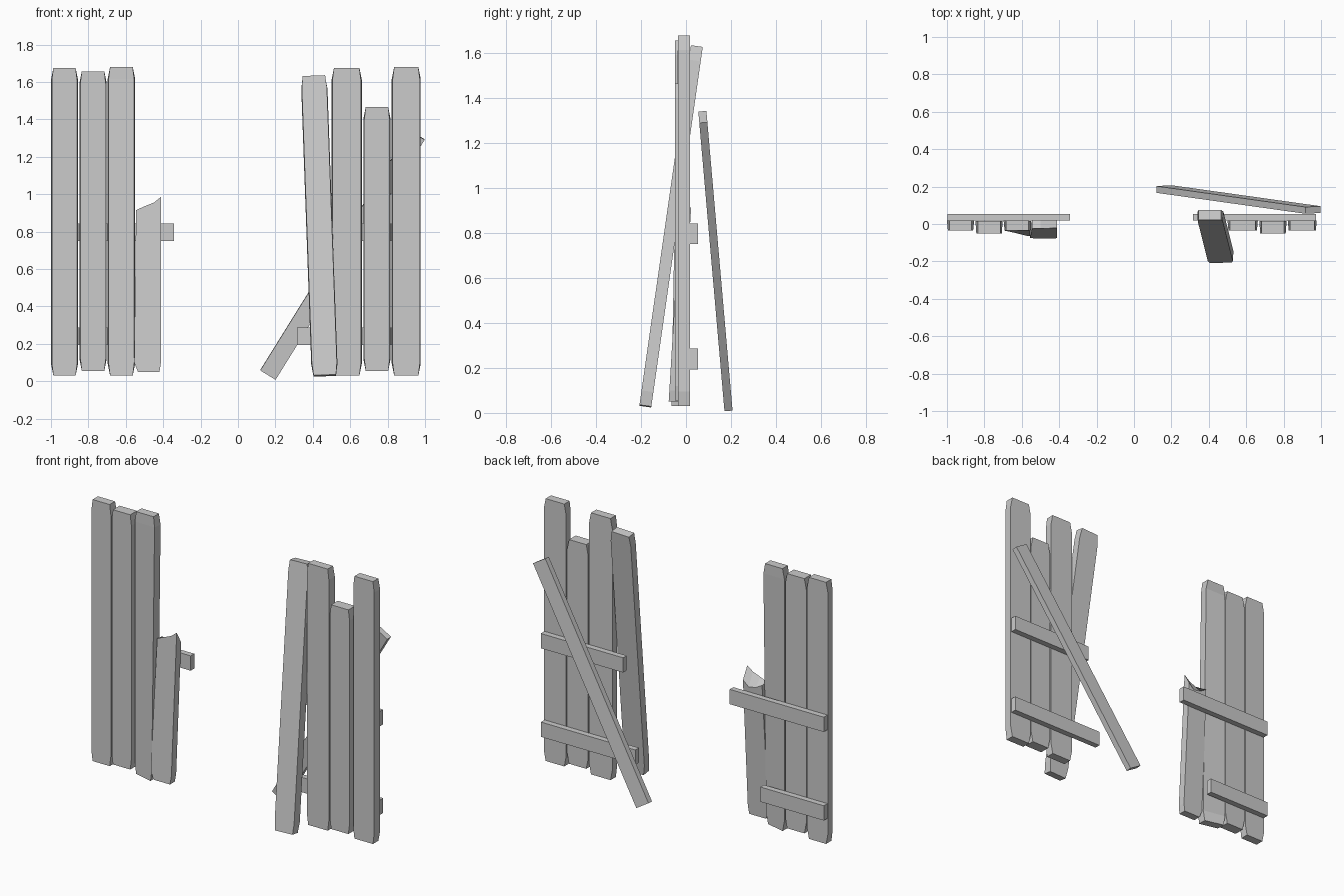
import bpy, bmesh
from mathutils import Vector

if "Cube" in bpy.data.objects:
    bpy.data.objects.remove(bpy.data.objects["Cube"])


def finish(name, bm):
    bmesh.ops.recalc_face_normals(bm, faces=bm.faces[:])
    me = bpy.data.meshes.new(name)
    bm.to_mesh(me)
    bm.free()
    ob = bpy.data.objects.new(name, me)
    bpy.context.collection.objects.link(ob)
    return ob


def beam(name, a, b, side, w, d, clip=0.0, inset=0.0, twist=0.0):
    """Board from a to b; clip narrows the ends, inset narrows the front,
    twist pushes the lower right edge forward."""
    a, b = Vector(a), Vector(b)
    axis = b - a
    length = axis.length
    axis.normalize()
    side = Vector(side)
    side = (side - axis * side.dot(axis)).normalized()
    nrm = axis.cross(side)
    stops = [(0, clip), (0.065, 0), (length - 0.065, 0), (length, clip)]
    if not clip:
        stops = [stops[0], stops[-1]]
    bm = bmesh.new()
    rings = []
    for t, c in stops:
        ring = []
        for sx, sy in ((-1, -1), (1, -1), (1, 1), (-1, 1)):
            half = w / 2 - c - (inset if sy < 0 and not c else 0)
            p = a + axis * t + side * sx * half + nrm * sy * d / 2
            if sx > 0:
                p -= nrm * twist * (1 - t / length)
            ring.append(bm.verts.new(p))
        rings.append(ring)
    for r, s in zip(rings, rings[1:]):
        for i in range(4):
            j = (i + 1) % 4
            bm.faces.new((r[i], r[j], s[j], s[i]))
    bm.faces.new(rings[0])
    bm.faces.new(rings[-1])
    return finish(name, bm)


X, Z = (1, 0, 0), (0, 0, 1)

# Upright planks: name, x left, x right, z low, z high, y centre, depth, twist
for n, x0, x1, z0, z1, y, d, tw in (
        ("left_plank_outer", -1.0, -0.855, 0.03, 1.675, -0.009, 0.053, 0),
        ("left_plank_middle", -0.848, -0.702, 0.055, 1.657, -0.017, 0.066, 0),
        ("left_plank_inner", -0.697, -0.55, 0.03, 1.68, -0.009, 0.053, 0.03),
        ("right_plank_inner", 0.50, 0.662, 0.03, 1.675, -0.009, 0.053, 0),
        ("right_plank_short", 0.67, 0.816, 0.055, 1.465, -0.017, 0.066, 0),
        ("right_plank_outer", 0.822, 0.977, 0.03, 1.68, -0.009, 0.053, 0)):
    xc = (x0 + x1) / 2
    beam(n, (xc, y, z0), (xc, y, z1), X, x1 - x0, d, 0.013, 0.005, tw)

# Loose plank leaning against the right section
beam("leaning_plank", (0.464, -0.181, 0.03), (0.406, 0.048, 1.63), X,
     0.14, 0.053, 0.01, 0.003)

# Back rails: name, x left, x right, z centre
for n, x0, x1, z in (("left_upper_rail", -0.997, -0.342, 0.797),
                     ("left_lower_rail", -0.997, -0.555, 0.24),
                     ("right_upper_rail", 0.40, 0.972, 0.797),
                     ("right_lower_rail", 0.315, 0.972, 0.24)):
    beam(n, (x0, 0.036, z), (x1, 0.036, z), Z, 0.093, 0.036)

# Fallen diagonal brace behind the right section
beam("diagonal_brace", (0.16, 0.187, 0.034), (0.957, 0.075, 1.317), X,
     0.096, 0.036)

# Snapped plank: splintered top, leaning slightly
outline = [(-0.535, 0.05, 0.05), (-0.42, 0.05, 0.05), (-0.412, 0.10, 0.10),
           (-0.412, 0.985, 0.91), (-0.45, 0.955, 0.875), (-0.50, 0.935, 0.885),
           (-0.545, 0.915, 0.91), (-0.555, 0.10, 0.10)]
bm = bmesh.new()
lean = lambda z: -0.077 + (z - 0.05) * 0.06
front = [bm.verts.new((x, lean(zf), zf)) for x, zf, zb in outline]
back = [bm.verts.new((x, lean(zb) + 0.048, zb)) for x, zf, zb in outline]
bm.faces.new(front)
bm.faces.new(back)
for i in range(len(outline)):
    j = (i + 1) % len(outline)
    bm.faces.new((front[i], front[j], back[j], back[i]))
finish("broken_plank", bm)
